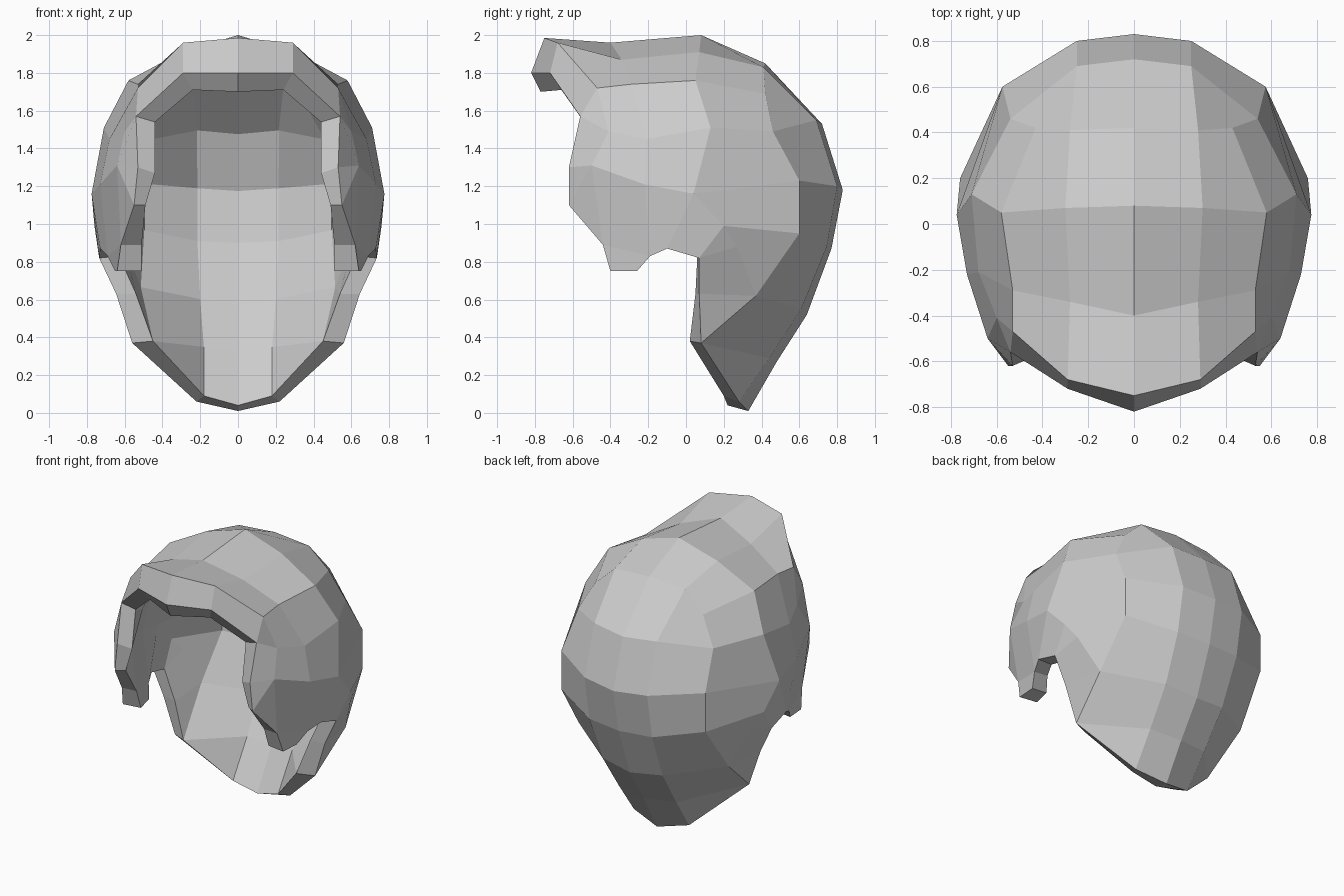
import bpy, bmesh
from mathutils import Vector

cube = bpy.data.objects.get("Cube")
if cube:
    bpy.data.objects.remove(cube, do_unlink=True)

mat = bpy.data.materials.new("plain grey")
mat.use_nodes = True
grey = (0.6, 0.6, 0.6, 1)
mat.diffuse_color = grey
mat.node_tree.nodes["Principled BSDF"].inputs["Base Color"].default_value = grey

# Left half of the crown: centre, middle and outer strand lines,
# running from the fringe over the top and down to the nape
crown_rows = [
    [(0, -.82, 1.80), (.29, -.72, 1.80), (.54, -.56, 1.57)],
    [(0, -.75, 1.985), (.29, -.68, 1.96), (.53, -.47, 1.72)],
    [(0, -.40, 1.96), (.28, -.34, 1.87), (.53, -.29, 1.74)],
    [(0, .08, 2.00), (.30, .07, 1.91), (.58, .05, 1.76)],
    [(0, .42, 1.85), (.28, .41, 1.83), (.43, .42, 1.69)],
    [(0, .72, 1.53), (.25, .69, 1.55), (.54, .46, 1.49)],
    [(0, .83, 1.18), (.25, .80, 1.20), (.575, .60, 1.23)],
    [(0, .77, .87), (.25, .745, .88), (.575, .60, .95)],
    [(0, .64, .52), (.24, .61, .55), (.60, .37, .62)],
    [(0, .48, .27), (.23, .44, .29), (.56, .08, .37)],
    [(0, .33, .01), (.22, .28, .06)],
]

# Side of the head: three upright lines, then the sideburn and ear notch
side = {
    "kB": (.60, -.41, 1.49), "sB": (.68, -.21, 1.45), "mB": (.71, .13, 1.51),
    "kC": (.64, -.50, 1.31), "sC": (.73, -.22, 1.21), "mC": (.775, .04, 1.16),
    "mD": (.76, .20, .99), "hC": (.53, -.62, 1.30), "hD": (.55, -.62, 1.10),
    "p1": (.62, -.44, .89), "p2": (.64, -.40, .75), "p3": (.65, -.26, .75),
    "p4": (.69, -.19, .83), "p5": (.73, -.10, .87), "e": (.735, .07, .82),
    "g": (.71, .27, .88), "E0": (.645, .07, .63),
}

side_faces = [
    "02 12 kB", "12 22 sB kB", "22 32 mB sB", "32 42 52 mB",
    "02 kB kC hC", "kB sB sC kC", "sB mB mC sC", "mB 52 62 mC",
    "hC kC hD", "kC p1 hD", "kC sC p4 p1", "p1 p4 p3 p2",
    "sC mC p5 p4", "mC mD e p5", "mC 62 72 mD",
    "mD 72 82 g", "e mD g", "e g 82 E0", "E0 82 92",
]

# Where the inner edge of the rim sits, where it is not a plain offset
rim_inner = {
    "00": (0, -.77, 1.70), "01": (.24, -.66, 1.71), "02": (.44, -.54, 1.54),
    "10": (0, -.62, 1.76), "11": (.22, -.56, 1.76), "12": (.44, -.42, 1.64),
    "hC": (.44, -.58, 1.27), "hD": (.49, -.58, 1.10), "p1": (.51, -.43, .89),
    "p2": (.51, -.38, .75), "p3": (.53, -.26, .76), "p4": (.58, -.19, .84),
    "p5": (.62, -.10, .87), "e": (.63, .06, .83), "E0": (.54, .05, .63),
    "92": (.45, .02, .38), "101": (.18, .20, .09), "100": (0, .22, .04),
}
THICKNESS = 0.11

bm = bmesh.new()
v = {k: bm.verts.new(p) for k, p in side.items()}
for r, row in enumerate(crown_rows):
    for c, p in enumerate(row):
        v[f"{r}{c}"] = bm.verts.new(p)

# Outer surface
for r in range(len(crown_rows) - 1):
    for c in range(2):
        keys = [f"{r}{c}", f"{r}{c + 1}", f"{r + 1}{c + 1}", f"{r + 1}{c}"]
        bm.faces.new([v[k] for k in keys if k in v])
for names in side_faces:
    bm.faces.new([v[k] for k in names.split()])
bmesh.ops.recalc_face_normals(bm, faces=bm.faces)
bm.normal_update()
if v["31"].normal.z < 0:
    bmesh.ops.reverse_faces(bm, faces=bm.faces)
    bm.normal_update()

# Inner surface, offset along the normals
outer_faces = list(bm.faces)
rim_edges = [e for e in bm.edges if e.is_boundary
             and not all(abs(p.co.x) < 1e-4 for p in e.verts)]
inner = {}
for k, p in v.items():
    n = p.normal.copy()
    if abs(p.co.x) < 1e-4:
        n.x = 0
        n.normalize()
    inner[p] = bm.verts.new(Vector(rim_inner[k]) if k in rim_inner
                            else p.co - n * THICKNESS)
for f in outer_faces:
    bm.faces.new([inner[p] for p in reversed(f.verts)])

# Rim joining both surfaces
for e in rim_edges:
    a, b = e.verts
    bm.faces.new([a, b, inner[b], inner[a]])
bmesh.ops.recalc_face_normals(bm, faces=bm.faces)
bm.normal_update()
if v["31"].normal.z < 0:
    bmesh.ops.reverse_faces(bm, faces=bm.faces)

mesh = bpy.data.meshes.new("hair_shell")
bm.to_mesh(mesh)
bm.free()
mesh.materials.append(mat)
hair = bpy.data.objects.new("hair_shell", mesh)
bpy.context.collection.objects.link(hair)

# Right half
mirror = hair.modifiers.new("mirror", 'MIRROR')
mirror.use_clip = True
mirror.merge_threshold = 0.001
